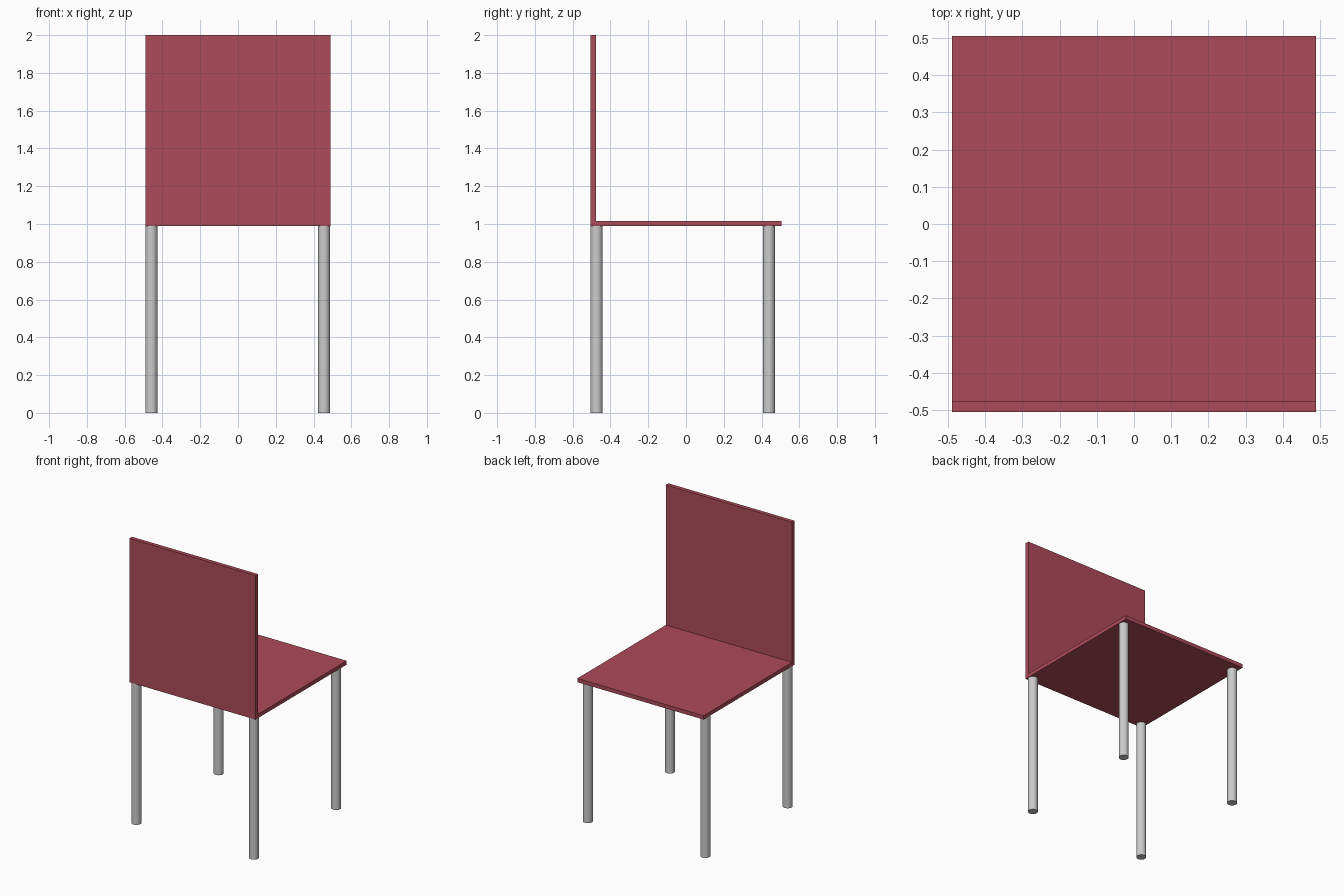
import bpy, bmesh

if "Cube" in bpy.data.objects:
    bpy.data.objects.remove(bpy.data.objects["Cube"])

# Red material shared by the seat and back
red = bpy.data.materials.new("red")
red.diffuse_color = (0.42, 0.07, 0.10, 1)
red.use_nodes = True
red.node_tree.nodes["Principled BSDF"].inputs["Base Color"].default_value = red.diffuse_color

# Seat and back: one L-shaped side profile (y, z) extruded across the width
HALF_W = 0.49
profile = [(-0.505, 0.99), (0.505, 0.99), (0.505, 1.017),
           (-0.476, 1.017), (-0.476, 2.0), (-0.505, 2.0)]
bm = bmesh.new()
side = bm.faces.new([bm.verts.new((-HALF_W, y, z)) for y, z in profile])
ext = bmesh.ops.extrude_face_region(bm, geom=[side])
moved = [g for g in ext["geom"] if isinstance(g, bmesh.types.BMVert)]
bmesh.ops.translate(bm, vec=(2 * HALF_W, 0, 0), verts=moved)
bmesh.ops.recalc_face_normals(bm, faces=bm.faces)
mesh = bpy.data.meshes.new("seat_and_back")
bm.to_mesh(mesh)
bm.free()
mesh.materials.append(red)
bpy.context.collection.objects.link(bpy.data.objects.new("seat_and_back", mesh))


# Round legs, smooth sides with sharp end caps
def add_leg(name, x, y, radius=0.032, height=0.99):
    bpy.ops.mesh.primitive_cylinder_add(vertices=32, radius=radius, depth=height,
                                        location=(x, y, height / 2))
    bpy.context.object.name = name
    bpy.ops.object.shade_smooth_by_angle()


for side_name, x in (("left", -0.458), ("right", 0.455)):
    add_leg(f"back_leg_{side_name}", x, -0.473)
    add_leg(f"seat_end_leg_{side_name}", x, 0.439)
